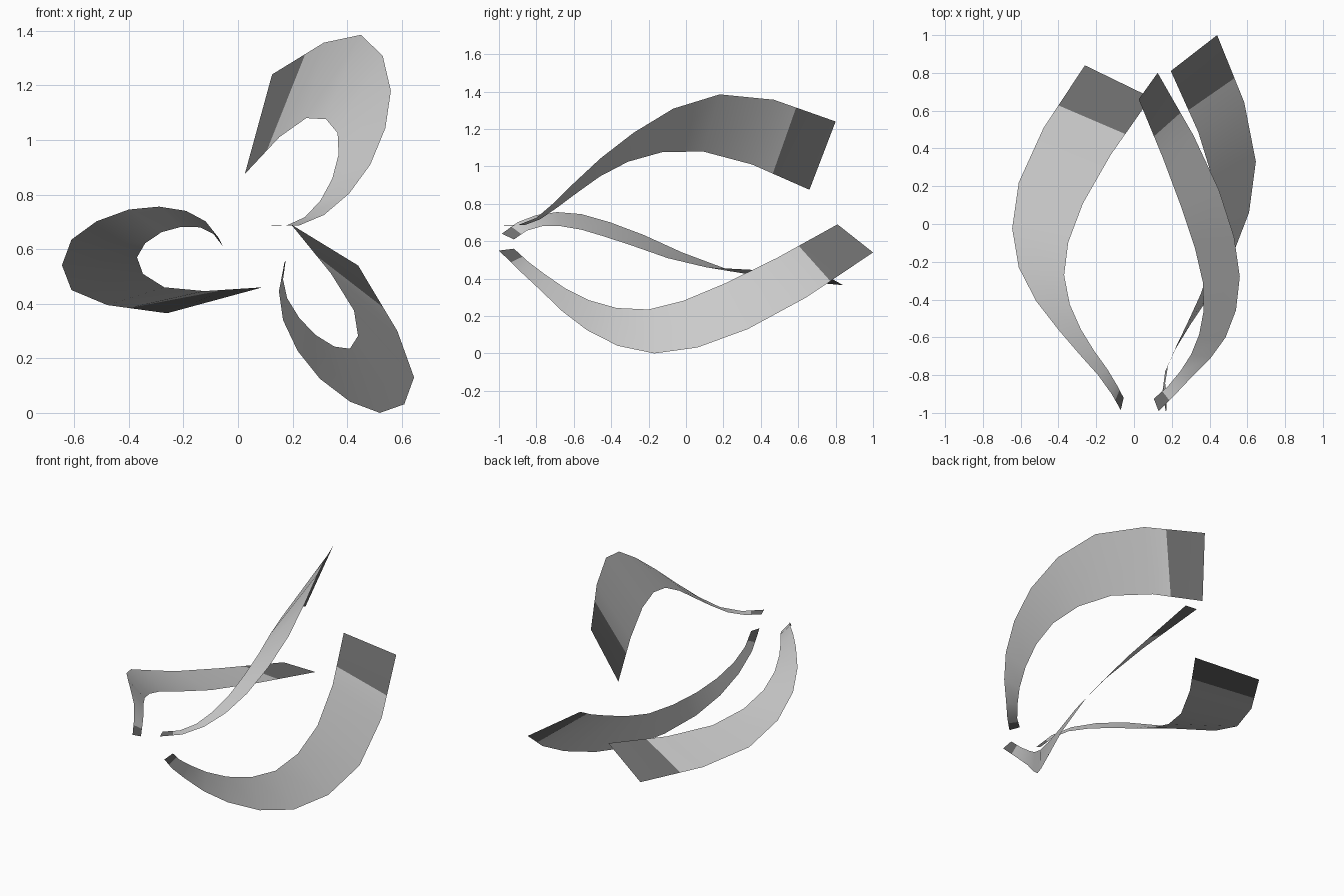
import bpy
import bmesh
from mathutils import Vector

cube = bpy.data.objects.get("Cube")
if cube:
    bpy.data.objects.remove(cube, do_unlink=True)


def make_material(name, value):
    mat = bpy.data.materials.new(name)
    mat.use_nodes = True
    colour = (value, value, value, 1.0)
    mat.diffuse_color = colour
    mat.node_tree.nodes["Principled BSDF"].inputs["Base Color"].default_value = colour
    return mat


light_grey = make_material("light grey", 0.6)
dark_grey = make_material("dark grey", 0.16)


def refine_rail(points):
    """Insert a smooth midpoint between each pair of rail points."""
    pts = [Vector(p) for p in points]
    before = 3 * pts[0] - 3 * pts[1] + pts[2]
    after = 3 * pts[-1] - 3 * pts[-2] + pts[-3]
    ext = [before] + pts + [after]
    rail = []
    for i in range(1, len(pts)):
        middle = (9 * (ext[i] + ext[i + 1]) - ext[i - 1] - ext[i + 2]) / 16
        rail += [ext[i], middle]
    return rail + [pts[-1]]


def add_end_cuts(rail):
    """Add the edges where the dark end bands meet the light middle."""
    wide_cut = rail[0].lerp(rail[1], 0.64)
    tip_cut = rail[-1].lerp(rail[-2], 0.6)
    return [rail[0], wide_cut] + rail[1:-1] + [tip_cut, rail[-1]]


def make_blade(name, outer, inner):
    """Thin sheet stretched between two curved rails, with dark ends."""
    rails = [add_end_cuts(refine_rail(r)) for r in (outer, inner)]
    bm = bmesh.new()
    rows = [[bm.verts.new(p) for p in pair] for pair in zip(*rails)]
    last = len(rows) - 2
    for i, (a, b) in enumerate(zip(rows, rows[1:])):
        face = bm.faces.new((a[0], a[1], b[1], b[0]))
        face.smooth = True
        face.material_index = 1 if i in (0, last) else 0
    mesh = bpy.data.meshes.new(name)
    bm.to_mesh(mesh)
    bm.free()
    mesh.materials.append(light_grey)
    mesh.materials.append(dark_grey)
    obj = bpy.data.objects.new(name, mesh)
    bpy.context.collection.objects.link(obj)
    return obj


# Upper blade, arching over the top
make_blade(
    "upper_blade",
    outer=[(.125, .80, 1.24), (.45, .18, 1.385), (.56, -.28, 1.18),
           (.485, -.60, .91), (.315, -.80, .725), (.13, -.99, .685)],
    inner=[(.025, .66, .875), (.25, .09, 1.08), (.365, -.31, 1.025),
           (.345, -.585, .857), (.245, -.78, .717), (.105, -.925, .685)],
)

# Right blade, sweeping out to the side
make_blade(
    "right_blade",
    outer=[(-.26, .84, .365), (-.61, .22, .45), (-.61, -.23, .635),
           (-.40, -.56, .745), (-.19, -.80, .74), (-.07, -.985, .64)],
    inner=[(.09, .67, .46), (-.27, .11, .46), (-.37, -.27, .57),
           (-.28, -.56, .662), (-.14, -.77, .68), (-.055, -.92, .61)],
)

# Lower blade, dipping to the ground
make_blade(
    "lower_blade",
    outer=[(.44, 1, .54), (.645, .33, .13), (.52, -.17, 0),
           (.30, -.53, .125), (.165, -.78, .34), (.17, -1, .55)],
    inner=[(.195, .81, .69), (.425, .21, .375), (.41, -.20, .235),
           (.285, -.52, .285), (.18, -.75, .42), (.175, -.92, .56)],
)
